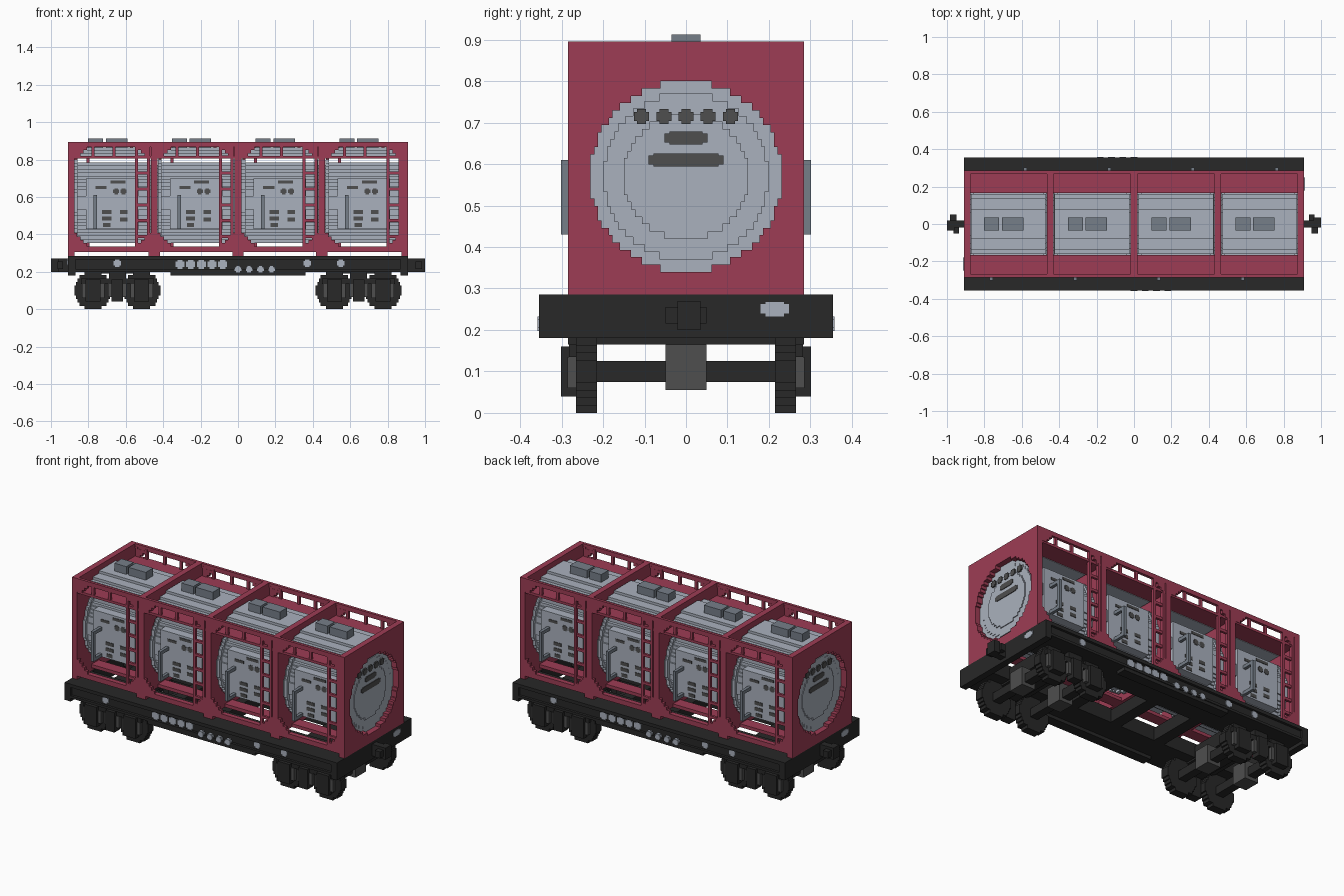
import bpy, bmesh, math

if "Cube" in bpy.data.objects:
    bpy.data.objects.remove(bpy.data.objects["Cube"], do_unlink=True)

CELL = .0179
CENTRES = [-.672, -.224, .224, .672]
DIVIDERS = [-.448, 0, .448]


def material(name, r, g, b):
    m = bpy.data.materials.new(name)
    m.use_nodes = True
    m.diffuse_color = (r, g, b, 1)
    m.node_tree.nodes["Principled BSDF"].inputs["Base Color"].default_value = (r, g, b, 1)
    return m


RED = material("frame red", .34, .046, .089)
SILVER = material("tank silver", .4, .44, .51)
STEEL = material("fitting grey", .18, .21, .25)
BLACK = material("chassis black", .021, .021, .021)
GREY = material("marking grey", .077, .077, .077)


def build(name, boxes, mat):
    """One object from boxes given as (x0, x1, y0, y1, z0, z1)."""
    bm = bmesh.new()
    for x0, x1, y0, y1, z0, z1 in boxes:
        cube = bmesh.ops.create_cube(bm, size=1)
        for v in cube["verts"]:
            v.co.x = x1 if v.co.x > 0 else x0
            v.co.y = y1 if v.co.y > 0 else y0
            v.co.z = z1 if v.co.z > 0 else z0
    mesh = bpy.data.meshes.new(name)
    bm.to_mesh(mesh)
    bm.free()
    mesh.materials.append(mat)
    obj = bpy.data.objects.new(name, mesh)
    bpy.context.collection.objects.link(obj)


def spin(boxes):
    """Add the copy turned half way round the vertical axis."""
    return boxes + [(-b, -a, -d, -c, e, f) for a, b, c, d, e, f in boxes]


def mirror_y(boxes):
    return boxes + [(a, b, -d, -c, e, f) for a, b, c, d, e, f in boxes]


def shift(boxes, dx):
    return [(a + dx, b + dx, *rest) for a, b, *rest in boxes]


def rows(r):
    """Stepped circle as (bottom, top, half width) rows."""
    n = max(5, round(2 * r / CELL))
    h = 2 * r / n
    for i in range(n):
        v = -r + h * (i + .5)
        half = max(1, round(math.sqrt(r * r - v * v) / h * 2) / 2) * h
        yield v - h / 2, v + h / 2, min(half, r)


def disc_x(r, x0, x1, y, z):
    return [(x0, x1, y - w, y + w, z + a, z + b) for a, b, w in rows(r)]


def disc_y(r, y0, y1, x, z):
    return [(x - w, x + w, y0, y1, z + a, z + b) for a, b, w in rows(r)]


def ring_plate(x0, x1, bottom):
    """Bulkhead with a stepped round hole for the tank."""
    y, r, mid = .285, .23, .57
    out = [(x0, x1, -y, y, bottom, mid - r), (x0, x1, -y, y, mid + r, .895)]
    for a, b, w in rows(r):
        out += mirror_y([(x0, x1, w, y, mid + a, mid + b)])
    return out


# Container bulkheads and feet
build("end_bulkheads", spin(ring_plate(.875, .91, .285)), RED)
walls = []
for d in DIVIDERS:
    walls += ring_plate(d - .018, d + .018, .305)
    walls += mirror_y([(d - .03, d + .03, .2, .285, .285, .31)])
build("inner_bulkheads", walls, RED)

# Long rails, roof side plates and floor strips
build("top_rails", mirror_y([(-.9, .9, .268, .285, .868, .895)]), RED)
build("bottom_rails", mirror_y([(-.9, .9, .255, .285, .305, .335)]), RED)
build("roof_side_plates", mirror_y([(-.9, .9, .165, .25, .805, .82)]), RED)
build("floor_strips", mirror_y([(-.9, .9, .08, .15, .305, .325)]), RED)

# Side frame of one bay: corner steps, upper rail, struts, ladder
bay = []
for i in range(4):
    w, h = (4 - i) * CELL, (i + 1) * CELL
    for lo, hi in ((-.207, w - .207), (.207 - w, .207)):
        bay += [(lo, hi, -.285, -.267, .335, .335 + h)]
        if i < 3:
            bay += [(lo, hi - math.copysign(CELL, lo) * (lo < -.2) - CELL, -.285, -.267, .868 - h, .868)]
bay += [(-.207, .207, -.282, -.25, .805, .82)]
bay += [(x, x + .016, -.28, -.267, .82, .87) for x in (-.11, 0)]
bay += [(x, x + .016, -.285, -.267, .33, .88) for x in (.122, .185)]
bay += [(.13, .19, -.283, -.269, .38 + .085 * k, .396 + .085 * k) for k in range(6)]
build("side_frames_and_ladders", spin([b for c in CENTRES for b in shift(bay, c)]), RED)

# Tanks with end bands, stepped heads, flat flanks and arched roof caps
tanks, caps, hatches, pipes, marks = [], [], [], [], []
for c in CENTRES:
    for r, half in ((.215, .19), (.2, .208), (.15, .213)):
        tanks += disc_x(r, c - half, c + half, 0, .57)
    for lo, hi in ((-.204, -.185), (.185, .204)):
        tanks += disc_x(.23, c + lo, c + hi, 0, .57)
    tanks += [(c - .14, c + .14, -.222, .222, .43, .7)]
    for w, lo, hi in ((.16, .806, .835), (.14, .835, .85), (.08, .85, .865)):
        caps += [(c - .2, c + .2, -w, w, lo, hi)]
    for lo, hi in ((-.13, -.05), (-.035, .08)):
        hatches += [(c + lo, c + hi, -.035, .035, .86, .912)]
    # Valve pipe standing off the tank, with brackets
    pipes += [(c - .1, c - .082, -.302, -.284, .43, .61),
              (c - .1, c - .082, -.29, -.2, .43, .45),
              (c - .1, c - .082, -.29, -.2, .59, .61)]
    # Painted marks on the flat flank of the tank
    for x in (.02, .06):
        marks += disc_y(.016, -.225, -.215, c + x, .63)
    for x, z, w, h in ((-.03, .52, .025, .01), (-.03, .485, .025, .01),
                       (-.03, .45, .02, .01), (.06, .52, .02, .01),
                       (.06, .48, .02, .01), (-.06, .65, .03, .008),
                       (.03, .68, .04, .008)):
        marks += [(c + x - w, c + x + w, -.225, -.215, z - h, z + h)]
build("tanks", tanks, SILVER)
build("tank_roof_caps", caps, SILVER)
build("roof_hatches", hatches, STEEL)
build("valve_pipes", spin(pipes), STEEL)
build("flank_marks", spin(marks), GREY)

# Painted dots and bars on the tank heads
head = []
for k in range(-2, 3):
    head += disc_x(.018, .875, .889, k * .0535, .715)
for w, z in ((.052, .663), (.09, .61)):
    head += [(.875, .889, -w, w, z - .011, z + .011),
             (.875, .889, .012 - w, w - .012, z - .016, z + .016)]
build("head_marks", spin(head), GREY)

# Chassis: sills, flanges, crossbeams, headstocks
build("side_sills", mirror_y([(-.91, .91, .15, .34, .2, .285),
                              (-.91, .91, .3, .355, .265, .285),
                              (-.91, .91, .3, .355, .2, .215),
                              (-.36, .36, .29, .35, .18, .21)]), BLACK)
cross = [(x - .035, x + .035, -.3, .3, .2, .275) for x in (-.3, 0, .3)]
cross += spin([(.55, .74, -.25, .25, .19, .27), (.87, .91, -.355, .355, .18, .285)])
build("crossbeams_and_headstocks", cross, BLACK)

# Couplers
build("couplers", spin([(.9, .965, -.02, .02, .2, .27),
                        (.95, .985, -.05, .02, .215, .255),
                        (.935, .965, .015, .05, .215, .255),
                        (.96, 1, -.02, .035, .2, .27)]), BLACK)

# Painted patches on sills and headstocks
patch = []
for k in range(5):
    patch += disc_y(.024, -.345, -.33, -.31 + k * .057, .24)
for k in range(4):
    patch += disc_y(.018, -.358, -.33, k * .06, .215)
for x in (-.645, .37, .55):
    patch += disc_y(.02, -.345, -.33, x, .245)
patch += [(.9, .913, .18, .248, .24, .262), (.9, .913, .192, .236, .233, .268)]
build("chassis_marks", spin(patch), SILVER)

# Bogies: wheels, axles, side frames, axle boxes, gearboxes
wheels, frames, boxes = [], [], []
for x in (.515, .775):
    wheels += mirror_y(disc_y(.1, .215, .265, x, .1))
    wheels += [(x - .025, x + .025, -.25, .25, .075, .125)]
    frames += mirror_y([(x - .04, x + .04, .265, .302, .04, .16)])
    boxes += mirror_y([(x - .06, x + .06, .265, .286, .06, .135)])
    boxes += [(x - .045, x + .045, -.05, .05, .055, .165)]
frames += mirror_y([(.45, .84, .262, .282, .135, .165),
                    (.615, .675, .25, .302, .04, .16)])
frames += [(.6, .69, -.285, .285, .165, .2)]
boxes += mirror_y([(.595, .695, .265, .286, .065, .135)])
build("wheelsets", spin(wheels), BLACK)
build("bogie_frames", spin(frames), BLACK)
build("axle_boxes_and_gearboxes", spin(boxes), GREY)
